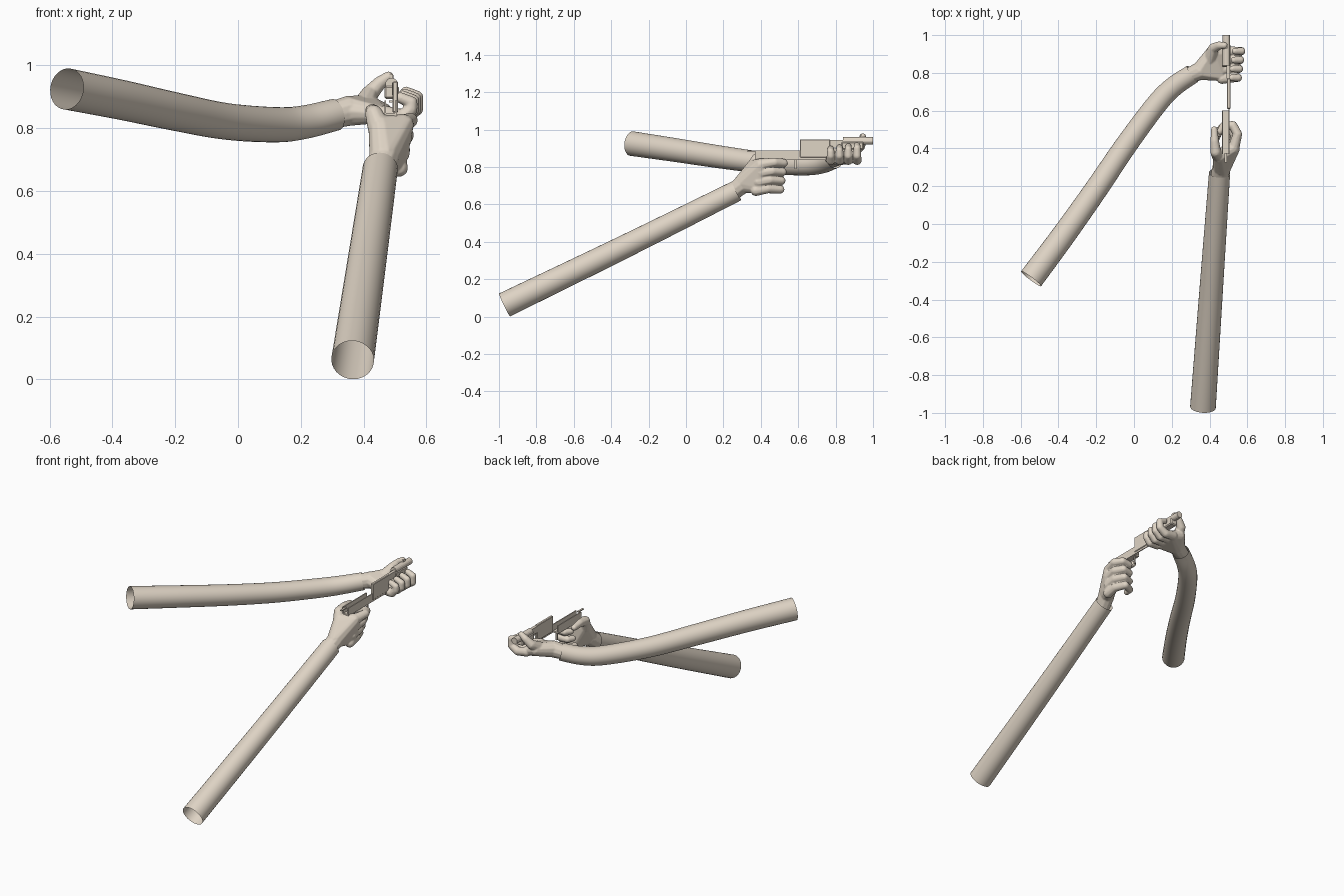
import bpy, bmesh, math
from mathutils import Vector, Matrix

cube = bpy.data.objects.get("Cube")
if cube:
    bpy.data.objects.remove(cube)


def material(name, rgb):
    m = bpy.data.materials.new(name)
    m.use_nodes = True
    m.diffuse_color = (*rgb, 1)
    m.node_tree.nodes["Principled BSDF"].inputs["Base Color"].default_value = (*rgb, 1)
    return m


BEIGE = material("warm beige", (0.74, 0.66, 0.56))


def finish(name, bm, smooth=True):
    mesh = bpy.data.meshes.new(name)
    bmesh.ops.recalc_face_normals(bm, faces=bm.faces)
    bm.to_mesh(mesh)
    bm.free()
    mesh.materials.append(BEIGE)
    ob = bpy.data.objects.new(name, mesh)
    bpy.context.collection.objects.link(ob)
    for p in mesh.polygons:
        p.use_smooth = smooth
    return ob


def spline(pts, steps):
    """Catmull-Rom samples through the points."""
    p = [Vector(q) for q in pts]
    p = [2 * p[0] - p[1]] + p + [2 * p[-1] - p[-2]]
    out = []
    for i in range(1, len(p) - 2):
        a, b, c, d = p[i - 1:i + 3]
        for s in range(steps):
            t = s / steps
            out.append(0.5 * (2 * b + (c - a) * t + (2 * a - 5 * b + 4 * c - d) * t * t
                              + (3 * b - a - 3 * c + d) * t ** 3))
    return out + [p[-2]]


def sleeve(name, pts, r0, r1, steps=6, sides=28):
    """Open tube with a tapering radius."""
    path = spline(pts, steps)
    bm = bmesh.new()
    rings = []
    for i, c in enumerate(path):
        d = (path[min(i + 1, len(path) - 1)] - path[max(i - 1, 0)]).normalized()
        u = d.cross(Vector((0, 0, 1))).normalized()
        v = u.cross(d)
        r = r0 + (r1 - r0) * i / (len(path) - 1)
        rings.append([bm.verts.new(c + r * (u * math.cos(a) + v * math.sin(a)))
                      for a in (math.tau * k / sides for k in range(sides))])
    for a, b in zip(rings, rings[1:]):
        for k in range(sides):
            n = (k + 1) % sides
            bm.faces.new((a[k], a[n], b[n], b[k]))
    return finish(name, bm)


def hull(target, balls):
    """Convex skin around a few balls, added to the target mesh."""
    bm = bmesh.new()
    for x, y, z, r in balls:
        bmesh.ops.create_icosphere(bm, subdivisions=2, radius=r,
                                   matrix=Matrix.Translation((x, y, z)))
    res = bmesh.ops.convex_hull(bm, input=bm.verts)
    loose = {g for g in res["geom_interior"] if isinstance(g, bmesh.types.BMVert)}
    bmesh.ops.delete(bm, geom=list(loose), context="VERTS")
    tmp = bpy.data.meshes.new("tmp")
    bm.to_mesh(tmp)
    bm.free()
    target.from_mesh(tmp)
    bpy.data.meshes.remove(tmp)


def hand(name, palm, digits):
    bm = bmesh.new()
    for group in palm:
        hull(bm, group)
    for digit in digits:
        for pair in zip(digit, digit[1:]):
            hull(bm, pair)
    ob = finish(name, bm)
    rm = ob.modifiers.new("fuse", "REMESH")
    rm.mode = "VOXEL"
    rm.voxel_size = 0.004
    rm.use_smooth_shade = True
    sm = ob.modifiers.new("soften", "SMOOTH")
    sm.factor = 0.5
    sm.iterations = 4
    return ob


def block(name, x, y, z, bevel=0.0):
    bm = bmesh.new()
    bmesh.ops.create_cube(bm, size=1)
    for v in bm.verts:
        v.co = Vector([(lo + hi) / 2 + c * (hi - lo) for c, (lo, hi) in zip(v.co, (x, y, z))])
    if bevel:
        bmesh.ops.bevel(bm, geom=bm.edges[:], offset=bevel, segments=1, affect="EDGES")
    return finish(name, bm, False)


def rod(name, x, z, y0, y1, r):
    bm = bmesh.new()
    bmesh.ops.create_cone(bm, cap_ends=True, segments=16, radius1=r, radius2=r, depth=y1 - y0,
                          matrix=Matrix.Translation((x, (y0 + y1) / 2, z))
                          @ Matrix.Rotation(math.pi / 2, 4, "X"))
    return finish(name, bm, False)


# Sleeves
sleeve("right_sleeve", [(0.365, -0.97, 0.062), (0.41, -0.33, 0.373), (0.453, 0.27, 0.672)],
       0.068, 0.056)
sleeve("left_sleeve", [(-0.545, -0.29, 0.925), (-0.37, -0.055, 0.89), (-0.2, 0.185, 0.853),
                       (-0.04, 0.42, 0.822), (0.12, 0.635, 0.811), (0.21, 0.727, 0.819),
                       (0.31, 0.795, 0.843)], 0.066, 0.051)

# Right hand: palm behind the grip, fingers wrapping round its front
fingers = []
for k in range(4):
    z, e = 0.825 - 0.047 * k, 0.012 * k
    fingers.append([(0.53 - e / 2, 0.41 - e, z - 0.01, 0.03), (0.548 - e, 0.475 - e, z, 0.025),
                    (0.525 - e, 0.522 - e / 2, z - 0.004, 0.023),
                    (0.475 - e, 0.522 - e, z - 0.008, 0.02),
                    (0.455 - e / 2, 0.49 - e, z - 0.01, 0.018)])
right_thumb = [(0.45, 0.36, 0.80, 0.038), (0.433, 0.38, 0.845, 0.029),
               (0.427, 0.44, 0.855, 0.023), (0.425, 0.5, 0.85, 0.018)]
hand("right_hand",
     [[(0.45, 0.25, 0.665, 0.046), (0.465, 0.3, 0.705, 0.05)],
      [(0.465, 0.3, 0.71, 0.049), (0.525, 0.4, 0.81, 0.036), (0.505, 0.39, 0.69, 0.033),
       (0.455, 0.36, 0.8, 0.04)]],
     fingers + [right_thumb])

# Left hand: palm under the fore end, fingers curling up the far side
fingers = []
for k in range(4):
    y, e = 0.915 - 0.047 * k, 0.006 * k
    fingers.append([(0.465, y - 0.005, 0.845, 0.028), (0.525, y, 0.835, 0.025),
                    (0.568 - e, y, 0.86, 0.022), (0.57 - e, y, 0.9 - e, 0.02),
                    (0.535 - e, y, 0.915 - e, 0.018)])
left_thumb = [(0.4, 0.87, 0.87, 0.037), (0.42, 0.93, 0.91, 0.028),
              (0.45, 0.945, 0.943, 0.022), (0.479, 0.945, 0.963, 0.018)]
hand("left_hand",
     [[(0.27, 0.775, 0.835, 0.042), (0.35, 0.81, 0.855, 0.049)],
      [(0.35, 0.81, 0.855, 0.048), (0.41, 0.9, 0.87, 0.037), (0.465, 0.9, 0.85, 0.029),
       (0.455, 0.785, 0.845, 0.028)]],
     fingers + [left_thumb])

# Open receiver channel
block("receiver_floor", (0.466, 0.506), (0.37, 0.6), (0.838, 0.848))
block("left_receiver_wall", (0.5, 0.506), (0.37, 0.77), (0.838, 0.888))
block("right_receiver_wall", (0.466, 0.472), (0.37, 0.6), (0.838, 0.888))
block("receiver_tang", (0.48, 0.492), (0.325, 0.375), (0.882, 0.888))

# Upper body, barrel and sight
block("upper_body", (0.492, 0.51), (0.61, 0.77), (0.85, 0.948), 0.003)
block("barrel_bridge", (0.49, 0.508), (0.77, 0.85), (0.905, 0.945))
block("fore_end", (0.466, 0.512), (0.83, 0.95), (0.893, 0.935), 0.006)
rod("barrel", 0.489, 0.94, 0.84, 1.0, 0.02)
block("front_sight", (0.484, 0.494), (0.93, 0.95), (0.955, 0.972))

# Trigger
block("trigger", (0.482, 0.49), (0.58, 0.59), (0.79, 0.84))

# Loose thin loop
bm = bmesh.new()
face = bm.faces.new([bm.verts.new((x, 0.09, z)) for x, z in
                     ((0.447, 0.75), (0.462, 0.773), (0.478, 0.775), (0.494, 0.757),
                      (0.487, 0.745), (0.468, 0.748), (0.452, 0.744))])
bmesh.ops.inset_region(bm, faces=[face], thickness=0.0015)
bmesh.ops.delete(bm, geom=[face], context="FACES_ONLY")
finish("loose_loop", bm, False)
